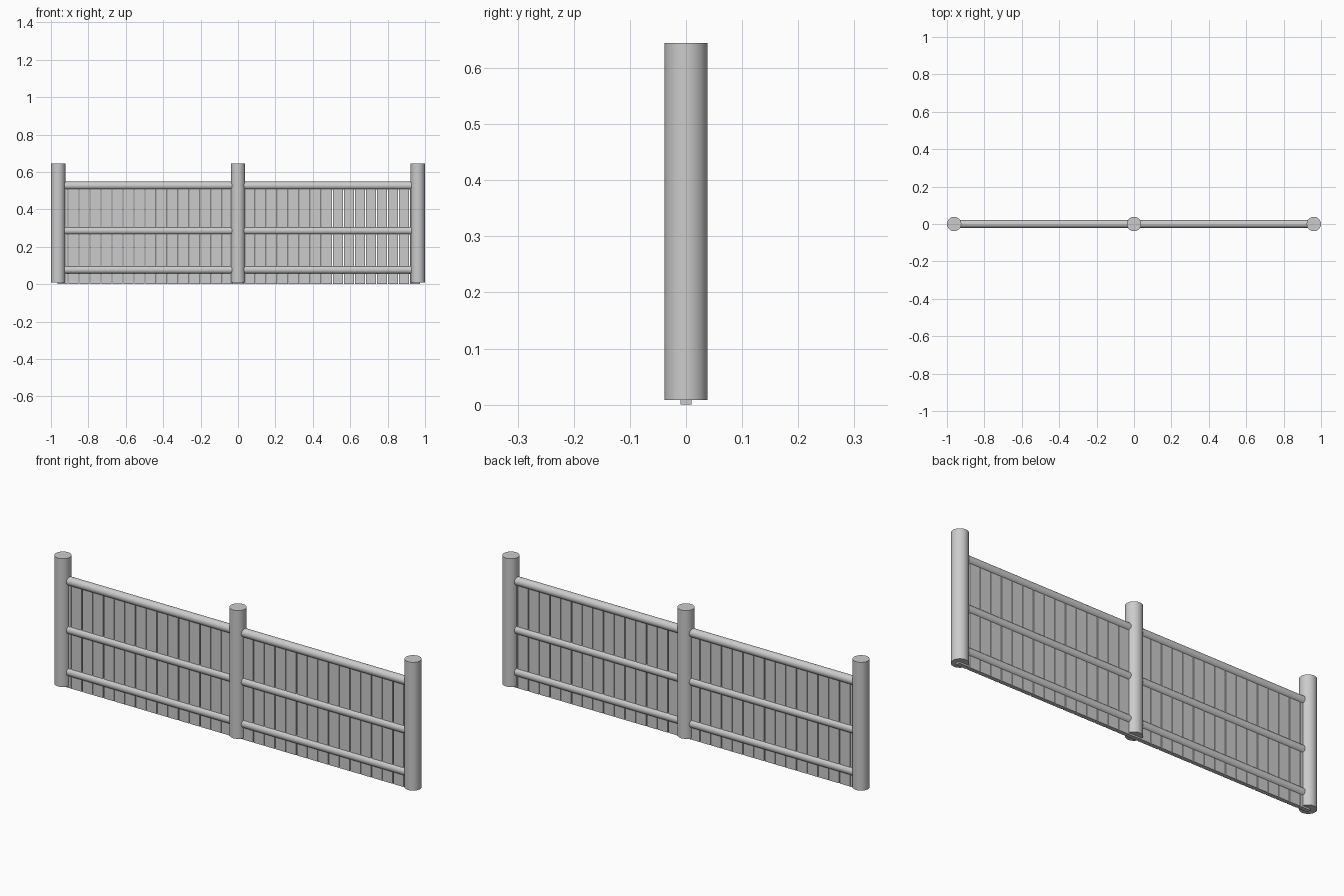
import bpy
from math import pi

if "Cube" in bpy.data.objects:
    bpy.data.objects.remove(bpy.data.objects["Cube"])


def cylinder(name, radius, length, location, rotation=(0, 0, 0), sides=32):
    bpy.ops.mesh.primitive_cylinder_add(vertices=sides, radius=radius, depth=length,
                                        location=location, rotation=rotation)
    obj = bpy.context.object
    obj.name = name
    bpy.ops.object.shade_smooth_by_angle()
    return obj


def box(name, x0, x1, y0, y1, z0, z1):
    bpy.ops.mesh.primitive_cube_add(size=1, location=((x0 + x1) / 2, (y0 + y1) / 2, (z0 + z1) / 2))
    obj = bpy.context.object
    obj.name = name
    obj.scale = (x1 - x0, y1 - y0, z1 - z0)
    bpy.ops.object.transform_apply(location=False, rotation=False, scale=True)
    return obj


# Three round posts
POST_R = 0.0385
for side, x in (("left", -1 + POST_R), ("middle", 0), ("right", 1 - POST_R)):
    cylinder(f"{side}_post", POST_R, 0.637, (x, 0, 0.3265))

# Three round rails in each bay, ends let into the posts
for side, s in (("left", -1), ("right", 1)):
    for level, z in (("lower", 0.077), ("middle", 0.286), ("upper", 0.527)):
        cylinder(f"{side}_{level}_rail", 0.021, 0.898, (s * 0.479, 0, z), (0, pi / 2, 0))

# Thin upright slats with hairline gaps, running behind the posts
PITCH, GAP, COUNT = 0.0589, 0.004, 33
for i in range(COUNT):
    x = 0.004 + (i - (COUNT - 1) / 2) * PITCH
    half = (PITCH - GAP) / 2
    box(f"slat_{i + 1:02d}", x - half, x + half, -0.01, 0.01, 0, 0.535)
